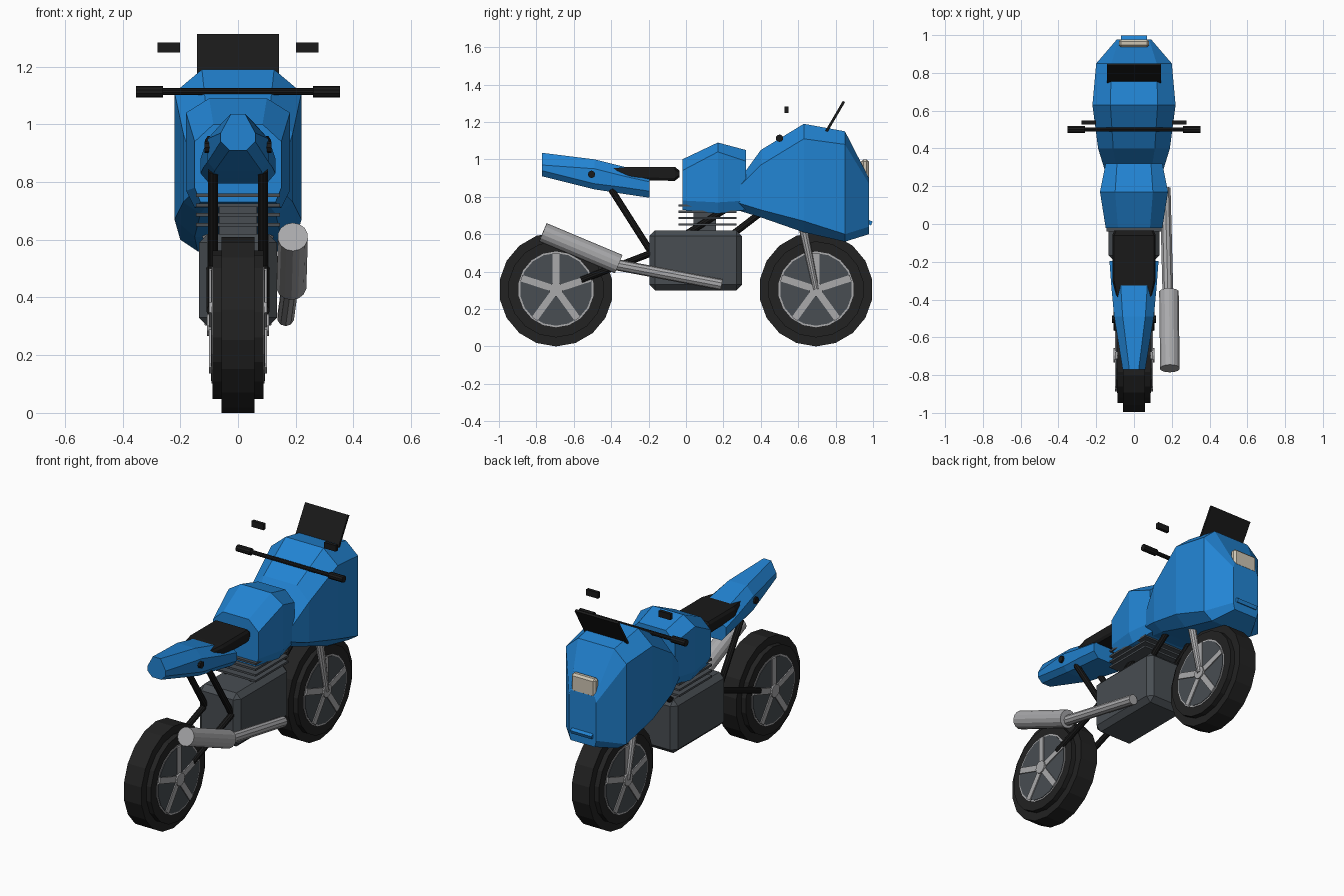
import bpy, bmesh, math
from mathutils import Vector, Matrix

cube = bpy.data.objects.get("Cube")
if cube:
    bpy.data.objects.remove(cube, do_unlink=True)


def material(name, rgb):
    m = bpy.data.materials.new(name)
    m.use_nodes = True
    m.diffuse_color = (*rgb, 1)
    m.node_tree.nodes["Principled BSDF"].inputs["Base Color"].default_value = (*rgb, 1)
    return m


BLUE = material("blue paint", (0.016, 0.23, 0.65))
BLACK = material("black plastic", (0.01, 0.01, 0.01))
RUBBER = material("tyre rubber", (0.016, 0.016, 0.016))
GREY = material("dark metal", (0.065, 0.075, 0.085))
SILVER = material("silver metal", (0.40, 0.40, 0.41))
CREAM = material("headlight cream", (0.62, 0.56, 0.45))


def finish(name, bm, mat):
    bmesh.ops.recalc_face_normals(bm, faces=bm.faces[:])
    me = bpy.data.meshes.new(name)
    bm.to_mesh(me)
    bm.free()
    me.materials.append(mat)
    ob = bpy.data.objects.new(name, me)
    bpy.context.collection.objects.link(ob)
    return ob


def box(name, mat, centre, size, bevel=0, tilt=0):
    bm = bmesh.new()
    bmesh.ops.create_cube(bm, size=1)
    bmesh.ops.scale(bm, vec=size, verts=bm.verts[:])
    if bevel:
        bmesh.ops.bevel(bm, geom=bm.edges[:], offset=bevel, segments=1, affect='EDGES')
    place = Matrix.Translation(centre) @ Matrix.Rotation(tilt, 4, 'X')
    bmesh.ops.transform(bm, matrix=place, verts=bm.verts[:])
    return finish(name, bm, mat)


def tube(name, mat, a, b, r1, r2=None, sides=10):
    a, b = Vector(a), Vector(b)
    bm = bmesh.new()
    bmesh.ops.create_cone(bm, cap_ends=True, segments=sides, radius1=r1,
                          radius2=r1 if r2 is None else r2, depth=(b - a).length)
    turn = (b - a).to_track_quat('Z', 'Y').to_matrix().to_4x4()
    bmesh.ops.transform(bm, matrix=Matrix.Translation((a + b) / 2) @ turn, verts=bm.verts[:])
    return finish(name, bm, mat)


def axle_disc(name, mat, y, z, half, radius, sides=18):
    return tube(name, mat, (-half, y, z), (half, y, z), radius, sides=sides)


def loft(name, mat, stations):
    """Eight-sided body: y, top half width, top z, half width, shoulder z, low z, base half width, base z."""
    bm = bmesh.new()
    rings = []
    for y, wt, zt, w, zs, zl, wb, zb in stations:
        right = [(wt, zt), (w, zs), (w, zl), (wb, zb)]
        outline = right + [(-x, z) for x, z in reversed(right)]
        rings.append([bm.verts.new((x, y, z)) for x, z in outline])
    for p, q in zip(rings, rings[1:]):
        for i in range(8):
            j = (i + 1) % 8
            bm.faces.new((p[i], p[j], q[j], q[i]))
    bm.faces.new(rings[0])
    bm.faces.new(rings[-1])
    return finish(name, bm, mat)


# Wheels: stepped tyre, rim, five spokes on each face
AXLE = 0.305
for end, y in (("rear", -0.695), ("front", 0.695)):
    axle_disc(end + "_tyre_tread", RUBBER, y, AXLE, 0.058, 0.305)
    axle_disc(end + "_tyre_side", RUBBER, y, AXLE, 0.088, 0.257)
    axle_disc(end + "_rim_ring", SILVER, y, AXLE, 0.091, 0.203)
    axle_disc(end + "_rim_disc", GREY, y, AXLE, 0.094, 0.194)
    axle_disc(end + "_hub", SILVER, y, AXLE, 0.108, 0.038, 12)
    for k in range(5):
        ang = math.radians(72 * k)
        mid = Vector((0, y - 0.1 * math.sin(ang), AXLE + 0.1 * math.cos(ang)))
        box(f"{end}_spoke_{k + 1}", SILVER, mid, (0.2, 0.036, 0.19), tilt=ang)

# Engine and cooling fins
box("engine_block", GREY, (0, 0.052, 0.46), (0.27, 0.495, 0.32), 0.03)
box("engine_cylinder", GREY, (0, 0.1, 0.68), (0.13, 0.12, 0.18))
for k in range(4):
    box(f"cooling_fin_{k + 1}", GREY, (0, 0.115, 0.652 + 0.034 * k), (0.29, 0.31, 0.012))

# Painted bodywork
loft("front_fairing", BLUE, [
    (0.27, 0.09, 0.87, 0.15, 0.84, 0.77, 0.10, 0.73),
    (0.40, 0.11, 1.05, 0.19, 0.97, 0.73, 0.13, 0.69),
    (0.63, 0.125, 1.19, 0.22, 1.11, 0.67, 0.15, 0.61),
    (0.85, 0.12, 1.15, 0.20, 1.08, 0.60, 0.14, 0.56),
    (0.978, 0.08, 0.90, 0.09, 0.87, 0.64, 0.08, 0.60)])
loft("fuel_tank", BLUE, [
    (-0.02, 0.085, 1.00, 0.15, 0.94, 0.78, 0.13, 0.73),
    (0.17, 0.10, 1.09, 0.18, 1.04, 0.77, 0.15, 0.71),
    (0.32, 0.09, 1.05, 0.15, 0.99, 0.78, 0.13, 0.73)])
loft("tail_section", BLUE, [
    (-0.77, 0.025, 1.035, 0.06, 0.97, 0.94, 0.03, 0.91),
    (-0.49, 0.06, 1.00, 0.105, 0.95, 0.87, 0.08, 0.84),
    (-0.33, 0.07, 0.96, 0.12, 0.91, 0.85, 0.09, 0.815),
    (-0.195, 0.08, 0.91, 0.13, 0.88, 0.83, 0.10, 0.795)])
box("nose_intake", BLUE, (0, 0.975, 0.665), (0.14, 0.04, 0.022), tilt=-0.4)

# Seat
loft("seat", BLACK, [
    (-0.40, 0.085, 0.952, 0.09, 0.94, 0.92, 0.085, 0.91),
    (-0.30, 0.105, 0.96, 0.115, 0.945, 0.905, 0.105, 0.89),
    (-0.06, 0.105, 0.96, 0.115, 0.945, 0.90, 0.105, 0.885),
    (-0.035, 0.095, 0.94, 0.105, 0.93, 0.915, 0.095, 0.905)])

# Headlight, screen and handlebar
box("headlight", CREAM, (0, 0.957, 0.945), (0.16, 0.042, 0.11), 0.012)
box("windscreen", BLACK, (0, 0.798, 1.23), (0.285, 0.014, 0.185), tilt=-0.53)
tube("handlebar", BLACK, (-0.34, 0.5, 1.113), (0.34, 0.5, 1.113), 0.012)

# Paired parts on both sides
for side, s in (("left", 1), ("right", -1)):
    tube(side + "_grip", BLACK, (s * 0.26, 0.5, 1.113), (s * 0.353, 0.5, 1.113), 0.02)
    box(side + "_mirror", BLACK, (s * 0.24, 0.537, 1.266), (0.078, 0.02, 0.036))
    tube(side + "_tail_lamp", BLACK, (s * 0.085, -0.505, 0.92), (s * 0.116, -0.505, 0.92), 0.02, sides=8)
    tube(side + "_seat_strut", BLACK, (s * 0.086, -0.40, 0.84), (s * 0.086, -0.19, 0.51), 0.018)
    tube(side + "_swingarm", BLACK, (s * 0.092, -0.56, 0.355), (s * 0.092, -0.17, 0.505), 0.018)
    tube(side + "_frame_tube", BLACK, (s * 0.085, 0.0, 0.60), (s * 0.085, 0.27, 0.77), 0.018)
    tube(side + "_down_tube", BLACK, (s * 0.085, 0.25, 0.60), (s * 0.085, 0.42, 0.73), 0.018)
    tube(side + "_fork", SILVER, (s * 0.10, 0.695, 0.305), (s * 0.10, 0.625, 0.64), 0.016, 0.024)

# Exhaust on the left side
tube("exhaust_pipe", SILVER, (0.165, 0.19, 0.33), (0.18, -0.39, 0.44), 0.03)
tube("exhaust_muffler", SILVER, (0.185, -0.36, 0.44), (0.19, -0.765, 0.61), 0.053, sides=14)
